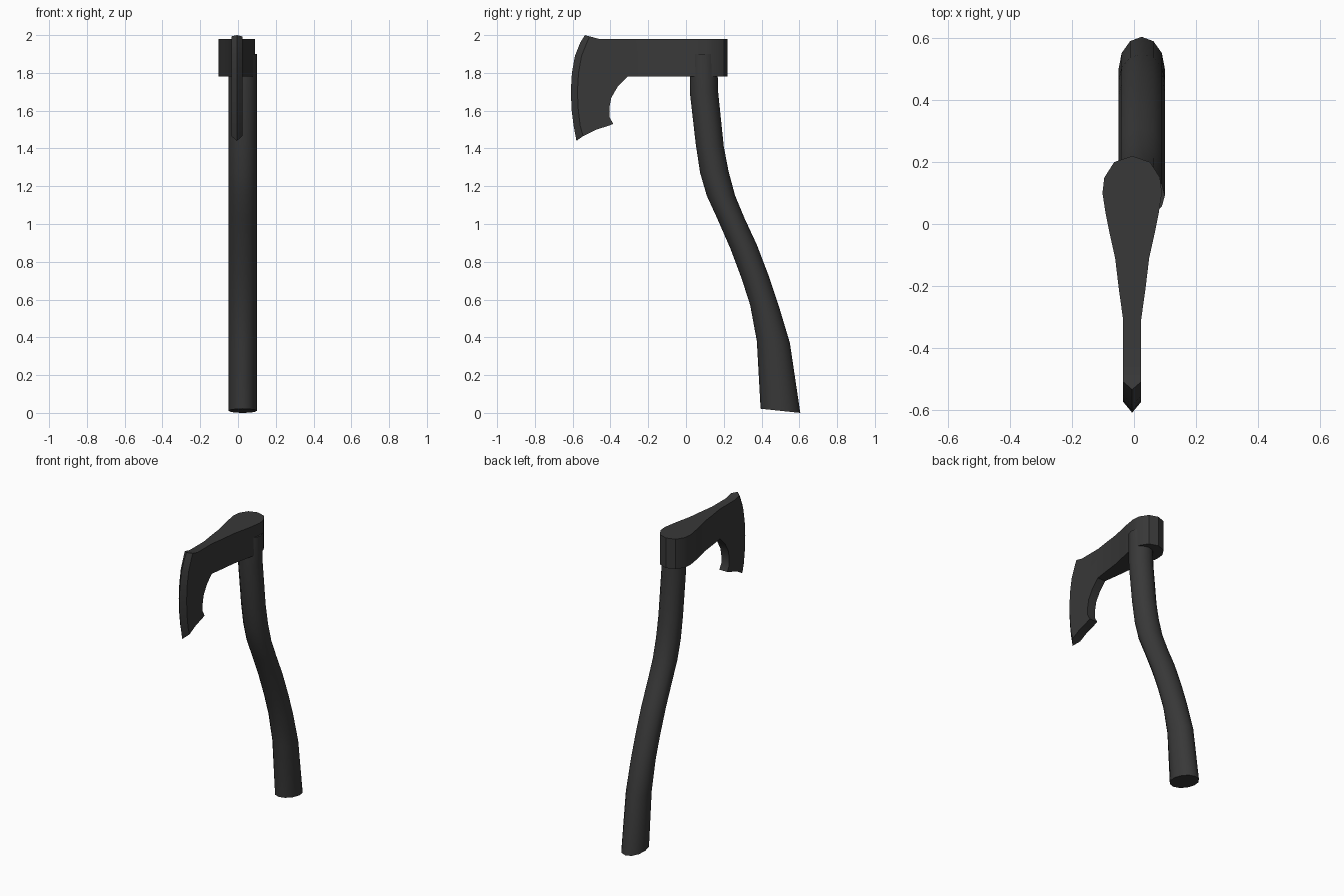
import bpy, bmesh, math

if "Cube" in bpy.data.objects:
    bpy.data.objects.remove(bpy.data.objects["Cube"])

dark = bpy.data.materials.new("dark_iron")
dark.diffuse_color = (0.04, 0.04, 0.04, 1)
dark.use_nodes = True
dark.node_tree.nodes["Principled BSDF"].inputs["Base Color"].default_value = dark.diffuse_color


def finish(bm, name, angle):
    bmesh.ops.remove_doubles(bm, verts=bm.verts, dist=0.0005)
    bmesh.ops.recalc_face_normals(bm, faces=bm.faces)
    me = bpy.data.meshes.new(name)
    bm.to_mesh(me)
    bm.free()
    ob = bpy.data.objects.new(name, me)
    bpy.context.collection.objects.link(ob)
    me.materials.append(dark)
    bpy.ops.object.select_all(action='DESELECT')
    ob.select_set(True)
    bpy.context.view_layer.objects.active = ob
    bpy.ops.object.shade_smooth_by_angle(angle=math.radians(angle))


# Handle: 12-sided oval rings between a front and a back edge (y, z)
front = [(.395, .022), (.375, .38), (.34, .57), (.295, .71), (.235, .87), (.165, 1.03),
         (.11, 1.15), (.075, 1.27), (.052, 1.42), (.02, 1.70), (.02, 1.90)]
back = [(.605, 0), (.55, .37), (.49, .57), (.44, .72), (.375, .89), (.31, 1.03),
        (.26, 1.15), (.225, 1.28), (.20, 1.41), (.17, 1.70), (.165, 1.90)]
N, HX, CX = 12, 0.075, 0.025
bm = bmesh.new()
rings = []
for (fy, fz), (by, bz) in zip(front, back):
    ring = []
    for i in range(N):
        a = 2 * math.pi * i / N
        c = math.cos(a) / 2
        ring.append(bm.verts.new((CX + HX * math.sin(a),
                                  (fy + by) / 2 + c * (by - fy),
                                  (fz + bz) / 2 + c * (bz - fz))))
    rings.append(ring)
for r0, r1 in zip(rings, rings[1:]):
    for i in range(N):
        j = (i + 1) % N
        bm.faces.new((r0[i], r0[j], r1[j], r1[i]))
bm.faces.new(rings[0])
bm.faces.new(rings[-1])
finish(bm, "handle", 40)

# Axe head: flared eye body plus thin blade, welded into one mesh
HC, T, Z0, Z1 = -0.006, 0.029, 1.78, 1.98
half = [(T, -.31), (.043, -.21), (.055, -.11), (.075, -.02), (.085, .03), (.096, .10),
        (.09, .15), (.058, .20), (0, .22)]
outline = half + [(-x, y) for x, y in reversed(half[:-1])]
bm = bmesh.new()
low = [bm.verts.new((HC + x, y, Z0)) for x, y in outline]
top = [bm.verts.new((HC + x, y, Z1)) for x, y in outline]
for i in range(len(outline) - 1):
    bm.faces.new((low[i], low[i + 1], top[i + 1], top[i]))
bm.faces.new(low)
bm.faces.new(top)

# Blade: cutting edge, the bevel line behind it, and the rest of the rim
edge = [(-.535, 2.0), (-.56, 1.96), (-.588, 1.89), (-.604, 1.80), (-.61, 1.70),
        (-.605, 1.60), (-.595, 1.52), (-.58, 1.44)]
bevel = [(y + .035, z) for y, z in edge]
bevel[0], bevel[-1] = (-.51, 1.993), (-.545, 1.465)
rim = [(-.475, 1.50), (-.41, 1.52), (-.385, 1.53), (-.405, 1.565), (-.405, 1.62),
       (-.395, 1.67), (-.36, 1.73), (-.31, Z0), (-.31, Z1), (-.46, Z1)]
sharp = [bm.verts.new((HC, y, z)) for y, z in edge]
sides = []
for s in (-1, 1):
    side = [bm.verts.new((HC + s * T, y, z)) for y, z in bevel + rim]
    bm.faces.new(side)
    for i in range(len(edge) - 1):
        bm.faces.new((sharp[i], sharp[i + 1], side[i + 1], side[i]))
    sides.append(side)
a, b = sides
n, skip = len(a), len(bevel) + rim.index((-.31, Z0))
for i in range(len(bevel) - 1, n):
    if i != skip:  # open where the blade meets the eye body
        j = (i + 1) % n
        bm.faces.new((a[i], a[j], b[j], b[i]))
for k in (0, len(edge) - 1):
    bm.faces.new((sharp[k], a[k], b[k]))
finish(bm, "axe_head", 30)
